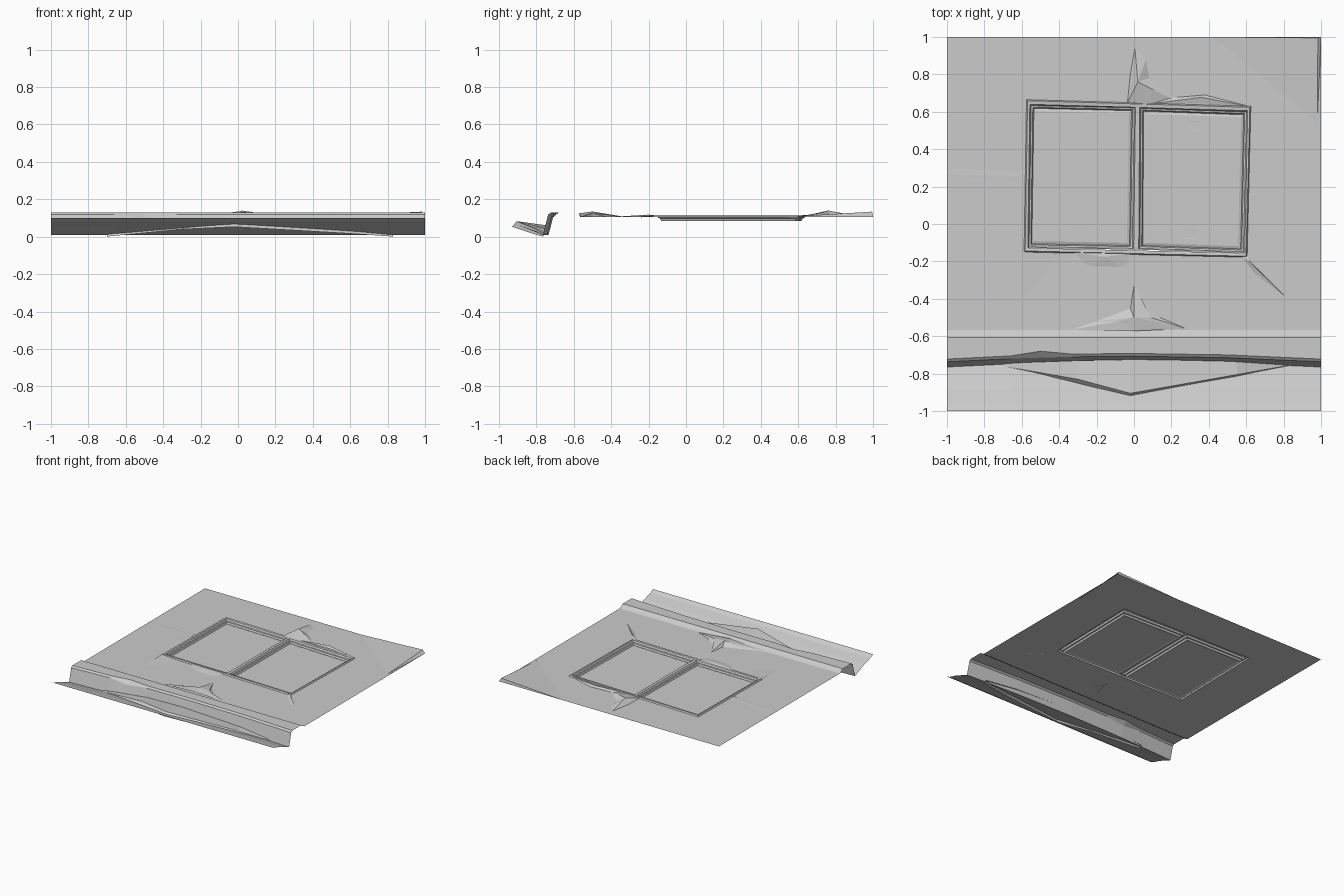
import bpy, bmesh
from math import cos, sin, pi

if "Cube" in bpy.data.objects:
    bpy.data.objects.remove(bpy.data.objects["Cube"])

G = 0.106  # pavement level


def mesh_object(name, verts, faces):
    me = bpy.data.meshes.new(name)
    me.from_pydata(verts, [], faces)
    me.update()
    ob = bpy.data.objects.new(name, me)
    bpy.context.collection.objects.link(ob)
    return ob


def loft(name, loops, closed=True, cap=False):
    """Bridge successive loops of equal length with quads."""
    n = len(loops[0])
    verts = [v for lp in loops for v in lp]
    faces = []
    for r in range(len(loops) - 1):
        for i in range(n if closed else n - 1):
            j = (i + 1) % n
            faces.append((r * n + i, r * n + j, (r + 1) * n + j, (r + 1) * n + i))
    if cap:
        faces.append(tuple(range((len(loops) - 1) * n, len(loops) * n)))
    return mesh_object(name, verts, faces)


def at(loop, z):
    return [(x, y, z) for x, y in loop]


def inset(loop, d):
    """Move the corners of a counter-clockwise quad inward."""
    signs = [(1, 1), (-1, 1), (-1, -1), (1, -1)]
    return [(x + sx * d, y + sy * d) for (x, y), (sx, sy) in zip(loop, signs)]


def pile(name, peaks, rim):
    """Low faceted mound: a fan from each rim edge to the nearest peak."""
    n = len(rim)
    verts = rim + peaks

    def near(i):
        return n + min(range(len(peaks)), key=lambda k:
                       (peaks[k][0] - rim[i][0]) ** 2 + (peaks[k][1] - rim[i][1]) ** 2)
    faces = []
    for i in range(n):
        j = (i + 1) % n
        a, b = near(i), near(j)
        faces.append((i, j, a))
        if a != b:
            faces.append((j, b, a))
    return mesh_object(name, verts, faces)


# Gutter and curb, one bent profile swept across x with a chipped edge
profile = [(-1, .10), (-.965, .081), (-.89, .060), (-.765, .010), (-.737, .118),
           (-.722, .130), (-.607, .130), (-.59, .118), (-.567, G)]
rows = []
for x in (-1, -.66, -.5, -.33, 0, .5, 1):
    row = []
    for k, (y, z) in enumerate(profile):
        if k in (3, 4, 5):
            y += .03 * (1 - x * x)
        if x == -.5 and k == 4:
            z = .10
        if x == -.5 and k == 5:
            y = -.68
        row.append((x, y, z))
    rows.append(row)
loft("curb_and_gutter", rows[::-1], closed=False)

# Pavement slab around the hatch opening
frame = [(-.588, -.15), (.605, -.178), (.625, .63), (-.575, .665)]
outer = [(-1, -.567), (1, -.567), (1, 1), (-1, 1)]
loft("pavement", [at(outer, G), at(frame, G)])

# Raised frame around both hatches, with the centre bar between them
panels = [
    [(-.568, -.128), (-.002, -.137), (.008, .628), (-.557, .64)],
    [(.025, -.137), (.592, -.155), (.608, .606), (.030, .625)],
]
rim = inset(frame, .006)
opening = [panels[0][0], panels[1][1], panels[1][2], panels[0][3]]
loft("hatch_frame", [at(frame, G), at(rim, .116), at(opening, .114)])
bar = [panels[0][1], panels[1][0], panels[1][3], panels[0][2]]
mesh_object("hatch_centre_bar", at(bar, .112), [(0, 1, 2, 3)])


# Sunken hatch plates with stepped edges and hexagonal lifting holes
def hatch(side, quad, holes):
    loft(side + "_hatch_plate",
         [at(quad, .113), at(inset(quad, .007), .100), at(inset(quad, .016), .098),
          at(inset(quad, .022), .084), at(inset(quad, .036), .089)], cap=True)
    for i, (cx, cy) in enumerate(holes):
        ring = [(cx + .042 * cos(a), cy + .029 * sin(a))
                for a in (k * pi / 3 for k in range(6))]
        inner = [(cx + (x - cx) * .94, cy + (y - cy) * .94) for x, y in ring]
        loft(f"{side}_lifting_hole_{i + 1}", [at(ring, .0895), at(inner, .0892)], cap=True)


hatch("left", panels[0], [(-.27, .54), (-.29, -.04)])
hatch("right", panels[1], [(.32, .525), (.30, -.055)])

# Small heap behind the curb
pile("curb_heap", [(0, -.50, .135), (.09, -.50, .126), (-.08, -.52, .124)],
     [(-.34, -.567, G), (0, -.572, .125), (.28, -.56, G), (.14, -.50, G),
      (.05, -.42, .105), (0, -.32, .105), (-.02, -.45, .105), (-.2, -.52, G)])

# Heap behind the hatches, with its low ridge along the frame
pile("back_heap", [(.02, .76, .140), (.10, .72, .128)],
     [(-.035, .65, .112), (.08, .64, .113), (.20, .67, G), (.17, .71, G),
      (.08, .78, G), (.065, .88, G), (.005, .94, G), (-.02, .8, G)])
pile("back_ridge", [(.36, .677, .122)],
     [(.10, .645, .114), (.36, .645, .114), (.62, .628, .112), (.38, .69, G), (.2, .675, G)])

# Broken pavement pieces near the hatch corners
pile("front_patch", [(-.16, -.175, .117)],
     [(-.32, -.152, .112), (-.24, -.235, .104), (-.05, -.24, .104), (-.02, -.16, .113)])
pile("right_crack", [(.615, -.20, .118)],
     [(.575, -.176, .113), (.66, -.28, .105), (.81, -.39, .106), (.66, -.24, G), (.61, -.17, .112)])
pile("left_crack", [(-.575, -.17, .112)],
     [(-.585, -.39, G), (-.40, -.16, G), (-.588, -.148, .113)])
pile("left_crease", [(-.62, .255, .112)],
     [(-1, .262, .107), (-.59, .22, .111), (-.58, .28, .111), (-1, .295, G)])

# Lifted back right corner with its short drop to the edge
mesh_object("lifted_corner",
            [(.42, 1, G), (.98, .54, G), (.983, .995, .134), (1, 1, G), (1, .54, G)],
            [(0, 1, 2), (1, 4, 3, 2), (0, 2, 3)])

# Sediment wedge in the gutter, with a skirt hanging below it
top = [(-.70, -.76, .012), (-.30, -.83, .066), (-.02, -.905, .083), (.55, -.805, .042), (.83, -.755, .012)]
low = [(-.70, -.765, .001), (-.30, -.86, .040), (-.02, -.93, .053), (.55, -.83, .020), (.83, -.765, .001)]
back = [(-.70, -.745, .018), (-.30, -.73, .055), (-.02, -.725, .058), (.55, -.73, .040), (.83, -.745, .018)]
loft("gutter_sediment", [low, top, back], closed=False)
